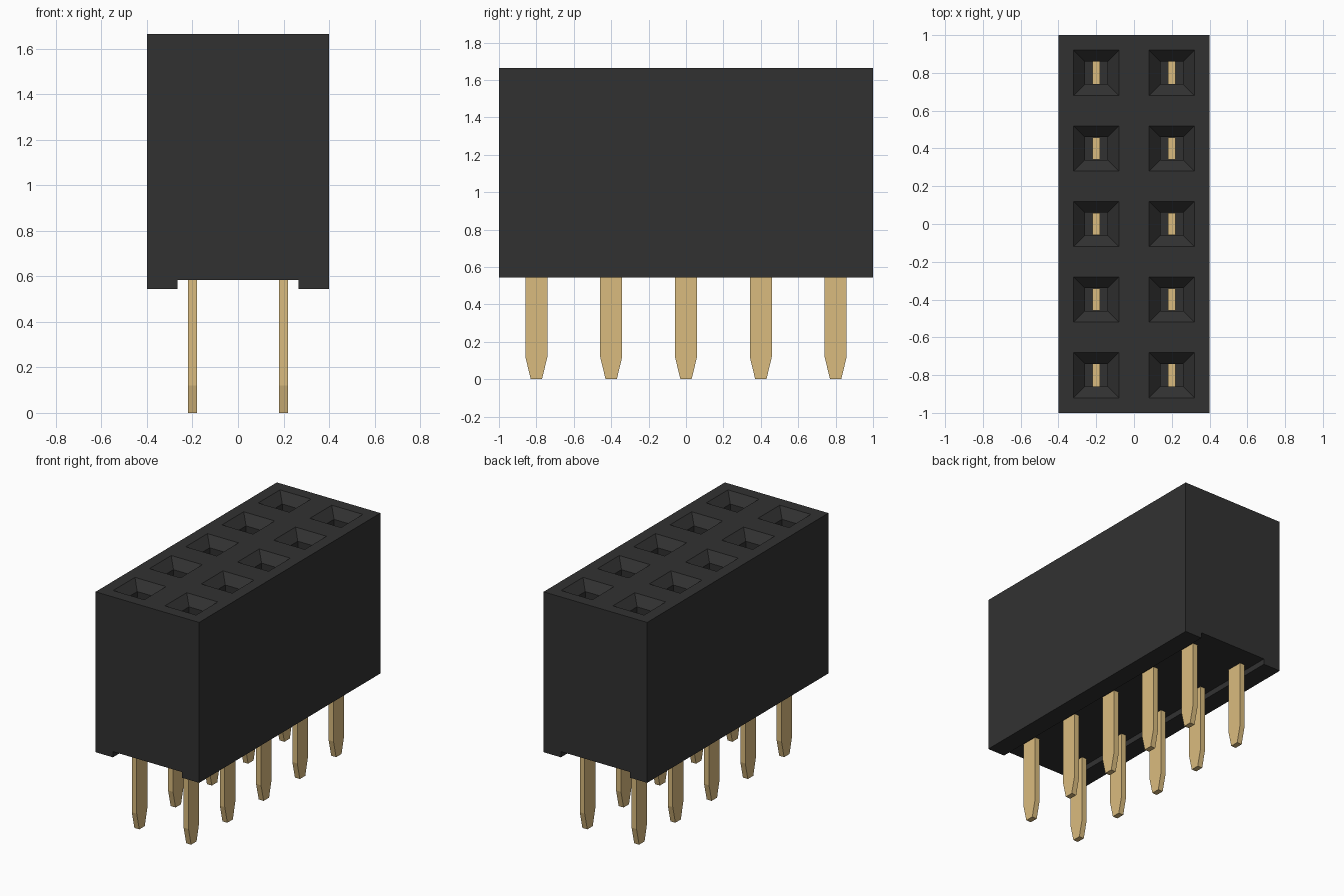
import bpy
import bmesh

if "Cube" in bpy.data.objects:
    bpy.data.objects.remove(bpy.data.objects["Cube"])

TOP, BASE, CHANNEL = 1.665, 0.545, 0.585
PITCH = 0.4
SITES = [(x, (row - 2) * PITCH) for x in (-PITCH / 2, PITCH / 2) for row in range(5)]


def material(name, colour):
    mat = bpy.data.materials.new(name)
    mat.use_nodes = True
    mat.diffuse_color = (*colour, 1)
    mat.node_tree.nodes["Principled BSDF"].inputs["Base Color"].default_value = (*colour, 1)
    return mat


def make_object(name, bm, mat):
    bmesh.ops.recalc_face_normals(bm, faces=bm.faces)
    mesh = bpy.data.meshes.new(name)
    bm.to_mesh(mesh)
    bm.free()
    mesh.materials.append(mat)
    obj = bpy.data.objects.new(name, mesh)
    bpy.context.collection.objects.link(obj)
    return obj


def loft(bm, cx, cy, sections):
    """Stack rectangles given as (z, half width, half depth) into a closed solid."""
    rings = [[bm.verts.new((cx + sx * hx, cy + sy * hy, z))
              for sx, sy in ((-1, -1), (1, -1), (1, 1), (-1, 1))]
             for z, hx, hy in sections]
    bm.faces.new(rings[0])
    bm.faces.new(rings[-1])
    for low, high in zip(rings, rings[1:]):
        for i in range(4):
            j = (i + 1) % 4
            bm.faces.new((low[i], low[j], high[j], high[i]))


black = material("black plastic", (0.031, 0.031, 0.031))
gold = material("gold metal", (0.70, 0.50, 0.21))

# Housing: block with a shallow channel along its underside
bm = bmesh.new()
half = [(0.4, TOP), (0.4, BASE), (0.266, BASE), (0.266, CHANNEL)]
profile = half + [(-x, z) for x, z in reversed(half)]
end = bm.faces.new([bm.verts.new((x, -1, z)) for x, z in profile])
extruded = bmesh.ops.extrude_face_region(bm, geom=[end])["geom"]
bmesh.ops.translate(bm, vec=(0, 2, 0),
                    verts=[v for v in extruded if isinstance(v, bmesh.types.BMVert)])
housing = make_object("housing", bm, black)

# Sockets: square wells with funnel mouths, cut from the top
bm = bmesh.new()
for x, y in SITES:
    loft(bm, x, y, [(0.9, 0.06, 0.06), (TOP - 0.06, 0.06, 0.06), (TOP + 0.02, 0.14, 0.14)])
cutter = make_object("socket_cutter", bm, black)
cutter.hide_render = True
cut = housing.modifiers.new("sockets", "BOOLEAN")
cut.operation = "DIFFERENCE"
cut.solver = "EXACT"
cut.object = cutter
bpy.context.view_layer.update()
graph = bpy.context.evaluated_depsgraph_get()
finished = bpy.data.meshes.new_from_object(housing.evaluated_get(graph))
housing.modifiers.clear()
housing.data = finished
bpy.data.objects.remove(cutter)

# Pins: flat blades with tapered tips, reaching up into the sockets
for number, (x, y) in enumerate(SITES, 1):
    bm = bmesh.new()
    loft(bm, x, y, [(0, 0.019, 0.03), (0.12, 0.019, 0.059), (1.3, 0.019, 0.059)])
    make_object(f"pin_{number}", bm, gold)
